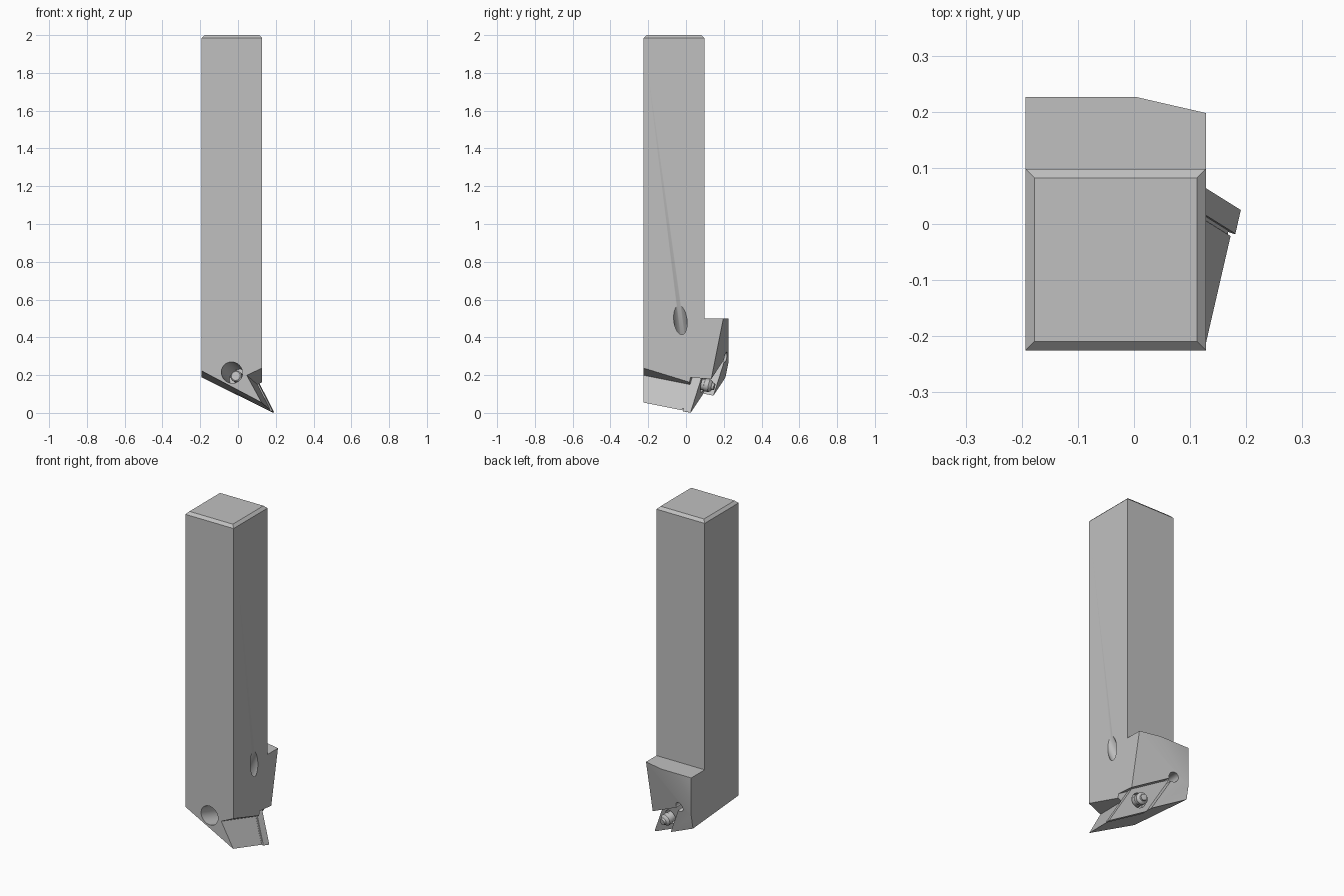
import bpy, bmesh, math
from mathutils import Vector, Matrix

if "Cube" in bpy.data.objects:
    bpy.data.objects.remove(bpy.data.objects["Cube"])

steel = bpy.data.materials.new("steel grey")
steel.use_nodes = True
steel.diffuse_color = (0.53, 0.53, 0.53, 1)
steel.node_tree.nodes["Principled BSDF"].inputs["Base Color"].default_value = (0.53, 0.53, 0.53, 1)

# Tilted frame of the cutting insert: origin at its tip, u along the lower
# edge, v across it, n out of the rake face
n = Vector((0.23, 1, -0.2)).normalized()
u = Vector((-0.85, 0.306, 0.425))
u = (u - n * u.dot(n)).normalized()
v = n.cross(u)
tip = Vector((0.195, 0.022, -0.004))
FRAME = Matrix.Translation(tip) @ Matrix((u, v, n)).transposed().to_4x4()
ANGLE = math.radians(35)
C, S = math.cos(ANGLE), math.sin(ANGLE)
L = 0.24
MID = (L * (1 + C) / 2, L * S / 2)
FAR = (L * (1 + C), L * S)


def make(name, bm, matrix=Matrix()):
    bmesh.ops.transform(bm, matrix=matrix, verts=bm.verts)
    bmesh.ops.recalc_face_normals(bm, faces=bm.faces)
    me = bpy.data.meshes.new(name)
    bm.to_mesh(me)
    bm.free()
    me.materials.append(steel)
    ob = bpy.data.objects.new(name, me)
    bpy.context.collection.objects.link(ob)
    return ob


def prism_mesh(points, low, high):
    bm = bmesh.new()
    face = bm.faces.new([bm.verts.new((x, y, low)) for x, y in points])
    ext = bmesh.ops.extrude_face_region(bm, geom=[face])["geom"]
    top = [e for e in ext if isinstance(e, bmesh.types.BMVert)]
    bmesh.ops.translate(bm, vec=(0, 0, high - low), verts=top)
    return bm


def prism(name, points, low, high, matrix=FRAME):
    return make(name, prism_mesh(points, low, high), matrix)


def rod(name, start, end, radius):
    start, end = Vector(start), Vector(end)
    axis = end - start
    bm = bmesh.new()
    bmesh.ops.create_cone(bm, cap_ends=True, segments=40, radius1=radius,
                          radius2=radius, depth=axis.length)
    turn = axis.to_track_quat('Z', 'Y').to_matrix().to_4x4()
    return make(name, bm, Matrix.Translation((start + end) / 2) @ turn)


def tilted_rod(name, at, low, high, radius):
    return rod(name, FRAME @ Vector((*at, low)), FRAME @ Vector((*at, high)), radius)


def select(ob):
    bpy.ops.object.select_all(action='DESELECT')
    ob.select_set(True)
    bpy.context.view_layer.objects.active = ob


def cut(ob, cutters):
    select(ob)
    for c in cutters:
        c.hide_render = True
        m = ob.modifiers.new("cut", 'BOOLEAN')
        m.operation, m.solver, m.object = 'DIFFERENCE', 'EXACT', c
        bpy.ops.object.modifier_apply(modifier=m.name)
        bpy.data.objects.remove(c)


def smooth(ob):
    select(ob)
    bpy.ops.object.shade_smooth_by_angle(angle=math.radians(30))


# Holder: stepped side profile extruded across x
yz_to_world = Matrix(((0, 0, 1, 0), (1, 0, 0, 0), (0, 1, 0, 0), (0, 0, 0, 1)))
profile = [(-0.225, -0.2), (-0.225, 2), (0.098, 2), (0.098, 0.5), (0.226, 0.5), (0.226, -0.2)]
holder = prism("holder", profile, -0.193, 0.25, yz_to_world)

big = [(-3, -3), (3, -3), (3, 3), (-3, 3)]
cut(holder, [
    # side of the shank, leaving the nose standing out below
    prism("side_cutter", [(0.128, -1), (1, -1), (1, 1), (0.128, 1)], 0.14, 3, Matrix()),
    # lower flank
    prism("flank_cutter", [(-2, -2), (2, -2), (2, 0.002), (-2, 0.002)], -2, 2),
    # chip relief face on the head
    prism("relief_cutter", big, 0.057, 1.5),
    # notch above the nose, and the nose's second flank
    prism("notch_cutter", [(0.145, 0.093), (-0.095, 0.413), (-0.6, 0.2),
                           (0.012 - 0.2 * C, -0.2 * S)], -0.7, 0.5),
    # insert pocket
    prism("pocket_cutter", [FAR, (-0.5, FAR[1]), (-0.5, -0.2),
                            (L - 0.2 * C / S, -0.2)], -0.05, 0.5),
    # round relief at the pocket's corner
    tilted_rod("corner_cutter", FAR, -0.05, 0.3, 0.028),
    # screw bore open at the front, and the slanted side bore
    tilted_rod("bore_cutter", MID, -0.6, -0.14, 0.055),
    rod("side_bore_cutter", (0.26, -0.06, 0.75), (0.02, -0.005, 0.28), 0.035),
])

# Chamfer around the top end
bm = bmesh.new()
bm.from_mesh(holder.data)
top_edges = [e for e in bm.edges if all(w.co.z > 1.999 for w in e.verts)
             and len(e.link_faces) == 2 and e.calc_face_angle(0) > 1]
bmesh.ops.bevel(bm, geom=top_edges, offset=0.016, segments=1, affect='EDGES')
bm.to_mesh(holder.data)
bm.free()
smooth(holder)


def rhombus(inset, low, high, nose):
    # inset keeps the plate's edges parallel to the insert's
    k = inset / S
    near, far = k * (1 + C), L - 2 * k
    x0, y0 = near, inset
    pts = [(x0, y0), (x0 + far, y0), (x0 + far * (1 + C), y0 + far * S), (x0 + far * C, y0 + far * S)]
    bm = prism_mesh(pts, low, high)
    acute = [e for e in bm.edges
             if abs(e.verts[0].co.z - e.verts[1].co.z) > 0.001
             and any((e.verts[0].co.xy - Vector(pts[i])).length < 1e-4 for i in (0, 2))]
    bmesh.ops.bevel(bm, geom=acute, offset=nose, segments=4, profile=0.5, affect='EDGES')
    return bm


# Cutting insert with its hole, and the thin shim beneath it
insert = make("cutting_insert", rhombus(0.0, -0.044, 0, 0.014), FRAME)
cut(insert, [tilted_rod("insert_hole_cutter", MID, -0.1, 0.1, 0.042)])
smooth(insert)
shim = make("shim", rhombus(0.006, -0.0505, -0.0435, 0.01), FRAME)

# Clamp pin turned from a profile: plain shaft, collar and rounded end
pin_profile = [(0, -0.235), (0.024, -0.235), (0.03, -0.229), (0.03, 0.012),
               (0.034, 0.014), (0.034, 0.038), (0.027, 0.048), (0.02, 0.052),
               (0.018, 0.064), (0, 0.066)]
bm = bmesh.new()
ring = [bm.verts.new((r, 0, z)) for r, z in pin_profile]
edges = [bm.edges.new(pair) for pair in zip(ring, ring[1:])]
bmesh.ops.spin(bm, geom=ring + edges, cent=(0, 0, 0), axis=(0, 0, 1),
               angle=math.tau, steps=32, use_merge=True)
bmesh.ops.remove_doubles(bm, verts=bm.verts, dist=1e-5)
pin = make("clamp_pin", bm, FRAME @ Matrix.Translation((*MID, 0)))
smooth(pin)
